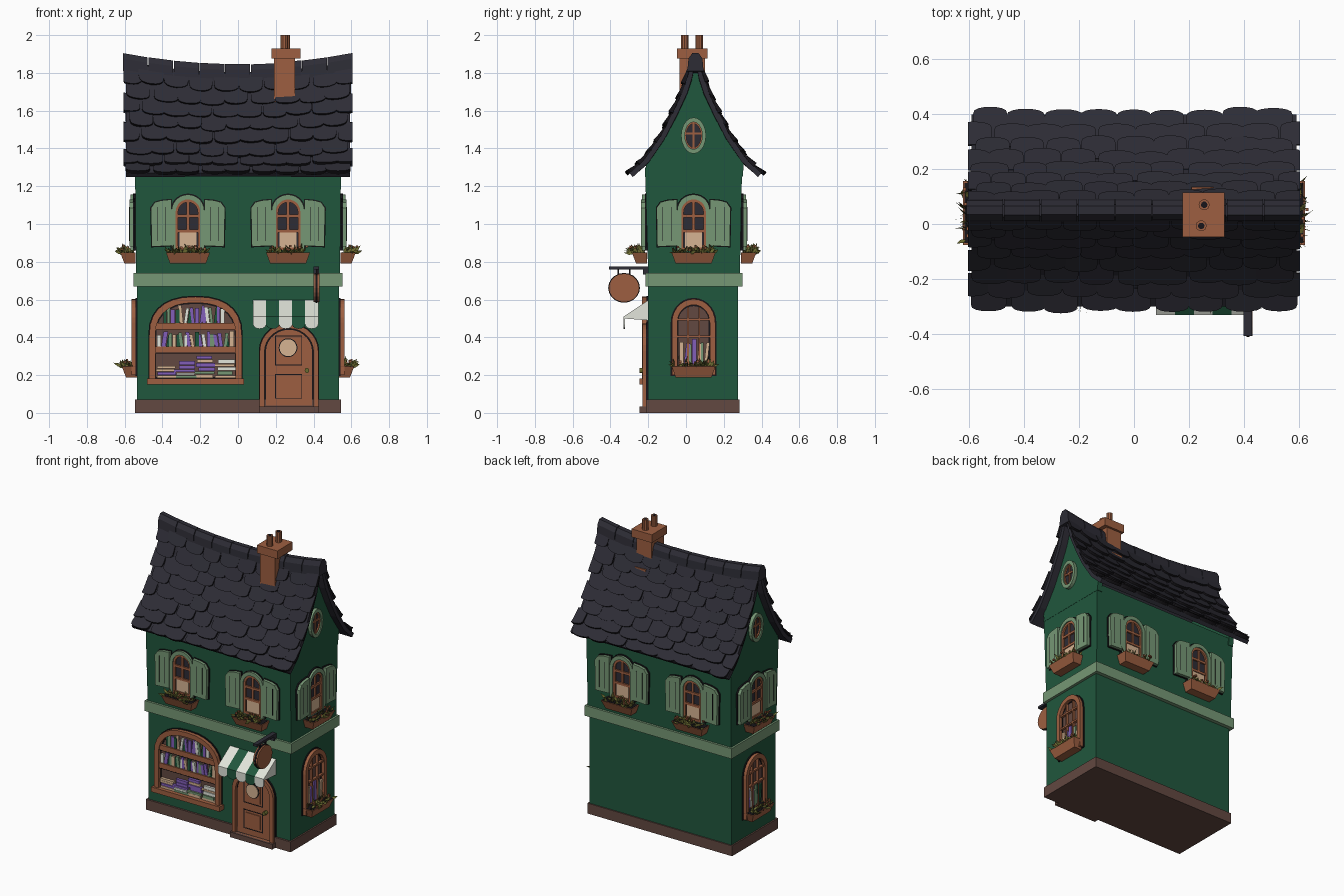
import bpy, bmesh, random
from math import pi, sin, cos, radians
from mathutils import Matrix, Vector

random.seed(4)
cube = bpy.data.objects.get("Cube")
if cube:
    bpy.data.objects.remove(cube, do_unlink=True)

PALETTE = {
    "wall green": (32, 87, 61), "sage trim": (118, 151, 117), "warm wood": (157, 95, 65),
    "roof charcoal": (45, 44, 53), "base brown": (98, 72, 65), "awning white": (226, 229, 219),
    "book purple": (130, 95, 185), "leaf olive": (108, 108, 50), "paper tan": (214, 180, 146),
    "ink": (23, 21, 25)}
WALL, SAGE, WOOD, ROOF, BASE, WHITE, PURPLE, LEAF, TAN, INK = range(10)


def make_material(name, rgb):
    lin = [((c / 255 + 0.055) / 1.055) ** 2.4 for c in rgb] + [1]
    m = bpy.data.materials.new(name)
    m.use_nodes = True
    m.diffuse_color = lin
    m.node_tree.nodes["Principled BSDF"].inputs["Base Color"].default_value = lin
    return m


MATS = [make_material(n, c) for n, c in PALETTE.items()]
parts = {}


# Shape helpers: every part is a bmesh filled with lofted rings
def part(name):
    if name not in parts:
        parts[name] = bmesh.new()
    return parts[name]


def loft(name, mat, rings, M=Matrix(), side=None, cyclic=False):
    bm = part(name)
    rows = [[bm.verts.new(M @ Vector(p)) for p in r] for r in rings]
    pairs = list(zip(rows, rows[1:]))
    if cyclic:
        pairs.append((rows[-1], rows[0]))
    else:
        for cap in (rows[0], rows[-1]):
            bm.faces.new(cap).material_index = mat
    n = len(rows[0])
    for a, b in pairs:
        for i in range(n):
            j = (i + 1) % n
            bm.faces.new((a[i], a[j], b[j], b[i])).material_index = mat if side is None else side


def prism(name, mat, M, outline, d0, d1):
    loft(name, mat, [[(u, v, d) for u, v in outline] for d in (d0, d1)], M)


def rect(u0, u1, v0, v1):
    return [(u0, v0), (u1, v0), (u1, v1), (u0, v1)]


def box(name, mat, M, u0, u1, v0, v1, d0, d1):
    prism(name, mat, M, rect(u0, u1, v0, v1), d0, d1)


def ring(name, mat, M, outer, inner, d0, d1):
    loft(name, mat, [[(u, v, d) for u, v in o] for o, d in
                     ((outer, d0), (outer, d1), (inner, d1), (inner, d0))], M, cyclic=True)


def arch(w, v0, top, rise, e=2.0, n=14):
    pts = [(-w, v0), (w, v0)]
    for i in range(n + 1):
        c, s = cos(pi * i / n), max(sin(pi * i / n), 0)
        pts.append((w * abs(c) ** (2 / e) * (1 if c > 0 else -1), top - rise + rise * s ** (2 / e)))
    return pts


def oval(rx, ry, u=0, v=0, n=20):
    return [(u + rx * cos(2 * pi * i / n), v + ry * sin(2 * pi * i / n)) for i in range(n)]


def place(angle, x, y, z=0):
    """Local axes: u along the wall, v up, d out of the wall."""
    return (Matrix.Translation((x, y, z)) @ Matrix.Rotation(radians(angle), 4, "Z")
            @ Matrix.Rotation(pi / 2, 4, "X"))


FLAT = Matrix()

# Walls, base and band
box("base", BASE, FLAT, -.545, .545, -.213, .283, 0, .07)
box("door_step", BASE, FLAT, .11, .43, -.245, -.2, 0, .035)
box("lower_walls", WALL, FLAT, -.535, .535, -.2, .275, .06, .69)
box("floor_band", SAGE, FLAT, -.553, .553, -.215, .3, .67, .74)
loft("upper_walls", WALL, [[(x, y, z) for x, y in rect(-w, w, y0, y1)]
                           for w, y0, y1, z in ((.54, -.2, .285, .73), (.545, -.217, .297, 1.3))])

# Roof surface: half profile (distance from ridge, height), sagging along the ridge
PROFILE = [(.35, 1.27), (.267, 1.345), (.187, 1.46), (.124, 1.577), (.07, 1.69), (.02, 1.84)]
MID = .05


def profile(t):
    s = t * (len(PROFILE) - 1)
    i = min(max(int(s), 0), len(PROFILE) - 2)
    return Vector(PROFILE[i]).lerp(Vector(PROFILE[i + 1]), s - i) if 0 <= s - i <= 1 else \
        Vector(PROFILE[i]) + (Vector(PROFILE[i + 1]) - Vector(PROFILE[i])) * (s - i)


def roof_point(x, t, side, off):
    tan = (profile(t + .08) - profile(t - .08)).normalized()
    p = profile(t) + off * Vector((tan.y, -tan.x))
    sag = (p.y - 1.27) / .6 * (.06 * (x / .6) ** 2 - .04)
    return (x, MID + side * max(p.x, .003), p.y + sag)


STEPS = [i / 10 for i in range(11)]
section = ([(t, -1, 0) for t in STEPS] + [(t, 1, 0) for t in STEPS[::-1]]
           + [(t, 1, -.028) for t in STEPS] + [(t, -1, -.028) for t in STEPS[::-1]])
loft("roof", ROOF, [[roof_point(-.592 + 1.184 * i / 12, *s) for s in section] for i in range(13)])

# Gable ends under the roof
for sx in (-1, 1):
    hs = [t for t in STEPS if profile(t).x < .27]
    edge = [(t, -1) for t in hs] + [(t, 1) for t in hs[::-1]]
    loft("gables", WALL, [[(sx * x, .3, 1.25), (sx * x, -.217, 1.25)]
                          + [(sx * x,) + roof_point(sx * .53, t, s, -.012)[1:] for t, s in edge]
                          for x in (.51, .546)])

# Overlapping round-ended roof tiles
ROWS, TILE = 8, .13
step = 1 / ROWS
for side in (-1, 1):
    for r in range(ROWS):
        for c in range(-5, 6):
            cx = (c + r % 2 * .5) * TILE + random.uniform(-.012, .012)
            w = TILE * random.uniform(.47, .54)
            t0 = r * step - .02 + random.uniform(-.012, .012)
            lift = random.uniform(.016, .022)
            out = [(-w, t0 + 1.4 * step), (w, t0 + 1.4 * step)]
            out += [(w * cos(pi * k / 8), t0 + step * .42 * (1 - sin(pi * k / 8) ** .7 if k % 8 else 1))
                    for k in range(9)]
            if cx - w > .57 or cx + w < -.57:
                continue
            out = [(max(-.605, min(.605, cx + x)), min(t, 1)) for x, t in out]
            top = [roof_point(x, t, side, lift - .014 * (t - t0) / step) for x, t in out]
            low = [roof_point(x, t, side, -.004) for x, t in out]
            loft("roof_tiles", ROOF, [low, top], side=INK)

# Ridge caps
for i in range(9):
    x0, x1 = -.61 + i * 1.22 / 9, -.61 + (i + 1) * 1.22 / 9 - .004
    k = random.uniform(.94, 1.06)
    loft("ridge_caps", ROOF, [[(x, MID + k * y, roof_point(x, 1, 1, 0)[2] + k * z) for y, z in
                               ((-.042, -.05), (-.036, .015), (-.016, .044), (.016, .044), (.036, .015), (.042, -.05))]
                              for x in (x0, x1)])

# Chimney with cap and two pots
box("chimney", WOOD, FLAT, .19, .303, -.035, .1, 1.6, 1.89)
box("chimney_foot", WOOD, FLAT, .21, .29, .08, .135, 1.6, 1.69)
box("chimney_cap", WOOD, FLAT, .177, .33, -.048, .115, 1.875, 1.93)
for x, y in ((.245, -.007), (.256, .07)):
    prism("chimney_pots", WOOD, FLAT, oval(.02, .02, x, y, 10), 1.92, 2.0)
    prism("chimney_pots", INK, FLAT, oval(.012, .012, x, y, 10), 1.99, 2.0005)


# Planter: tapered box, spiky leaves, small blooms
def planter(M):
    loft("planters", WOOD, [[(u, v, d) for u, d in rect(-w, w, 0, q)]
                            for w, q, v in ((.095, .058, 0), (.116, .08, .058))], M)
    box("planters", INK, M, -.11, .11, .055, .06, .005, .075)
    bm = part("planter_leaves")
    for _ in range(55):
        p = Vector((random.uniform(-.1, .1), .052, random.uniform(.01, .07)))
        g = Vector((random.gauss(0, .6), random.uniform(.1, 1), random.uniform(-.1, 1))).normalized()
        g *= random.uniform(.035, .065)
        s = g.cross(Vector((random.random(), .3, .5))).normalized() * .009
        f = bm.faces.new([bm.verts.new(M @ q) for q in (p, p + g * .5 + s, p + g, p + g * .5 - s)])
        f.material_index = LEAF
    for _ in range(7):
        u, v, d = random.uniform(-.1, .1), random.uniform(.065, .09), random.uniform(.03, .085)
        box("planter_blooms", WOOD, M, u - .006, u + .006, v, v + .011, d, d + .011)


# Shuttered upper windows on all four walls
for a, x, y in ((0, -.265, -.206), (0, .265, -.206), (180, -.265, .292), (180, .265, .292),
                (90, .543, .04), (270, -.543, .04)):
    M = place(a, x, y)
    prism("upper_glass", ROOF, M, arch(.075, .86, 1.14, .08), -.01, .008)
    box("curtains", TAN, M, -.045, .045, .87, .955, .005, .012)
    ring("upper_frames", INK, M, arch(.092, .86, 1.161, .09), arch(.06, .86, 1.12, .06), -.01, .012)
    ring("upper_frames", SAGE, M, arch(.087, .86, 1.156, .087), arch(.065, .86, 1.13, .065), 0, .026)
    ring("upper_sashes", WOOD, M, arch(.066, .86, 1.131, .066), arch(.052, .875, 1.115, .052), 0, .019)
    box("upper_sashes", WOOD, M, -.007, .007, .96, 1.12, 0, .017)
    for v in (.955, 1.035):
        box("upper_sashes", WOOD, M, -.06, .06, v, v + .016, 0, .018)
    for s in (-1, 1):
        leaf = [(.088, .885), (.192, .88), (.196, 1.085), (.175, 1.115), (.14, 1.125), (.088, 1.13)]
        prism("shutters", SAGE, M, [(s * u, v) for u, v in leaf], .004, .032)
        prism("shutters", INK, M, [(s * (.14 + (u - .14) * 1.07), 1.005 + (v - 1.005) * 1.03)
                                   for u, v in leaf], .002, .012)
        for u in (.118, .162):
            box("shutters", INK, M, s * u - .0015, s * u + .0015, .91, 1.09, .03, .0335)
    planter(place(a, x, y, .79))


# Upright books on a shelf, and lying stacks
def books(M, u, u1, v, h):
    while u < u1:
        w = random.uniform(.013, .024)
        lean, t = random.choice((0, 0, 0, .012, -.01)), h * random.uniform(.72, 1)
        col = random.choice((PURPLE, PURPLE, SAGE, WHITE, TAN, WALL))
        prism("books", col, M, [(u, v), (u + w, v), (u + w + lean, v + t), (u + lean, v + t)],
              .004, random.uniform(.012, .018))
        u += w + .002


def stack(M, u, v, count):
    for _ in range(count):
        w, h, o = random.uniform(.04, .056), random.uniform(.014, .024), random.uniform(-.008, .008)
        col = random.choice((TAN, TAN, WHITE, PURPLE, SAGE))
        box("books", col, M, u + o - w, u + o + w, v, v + h - .003, .004, random.uniform(.016, .024))
        v += h


# Tall side windows and round gable windows
for a, s in ((90, 1), (270, -1)):
    M = place(a, s * .535, .04)
    prism("side_panes", BASE, M, arch(.1, .2, .59, .1), -.01, .004)
    books(M, -.075, .06, .26, .14)
    ring("side_frames", INK, M, arch(.121, .195, .609, .13), arch(.08, .23, .565, .08), -.01, .007)
    ring("side_frames", WOOD, M, arch(.115, .2, .603, .125), arch(.086, .22, .572, .095), 0, .028)
    for u in (-.03, .03):
        box("side_frames", WOOD, M, u - .005, u + .005, .22, .56, 0, .02)
    for v in (.4, .49):
        box("side_frames", WOOD, M, -.09, .09, v, v + .011, 0, .021)
    planter(place(a, s * .535, .04, .188))
    M = place(a, s * .546, .04, 1.468)
    prism("gable_glass", ROOF, M, oval(.055, .085), -.01, .005)
    ring("gable_frames", SAGE, M, oval(.066, .096), oval(.046, .072), 0, .022)
    ring("gable_frames", WOOD, M, oval(.047, .073), oval(.039, .063), 0, .014)
    box("gable_frames", WOOD, M, -.005, .005, -.07, .07, 0, .012)
    box("gable_frames", WOOD, M, -.044, .044, .005, .017, 0, .012)

# Shop window with book display
M = place(0, -.225, -.2)
prism("shop_back", BASE, M, arch(.23, .16, .6, .19, 2.4), -.01, .004)
ring("shop_frame", INK, M, arch(.25, .15, .62, .21, 2.4), arch(.208, .19, .577, .17, 2.4), -.01, .008)
ring("shop_frame", WOOD, M, arch(.245, .155, .615, .205, 2.4), arch(.213, .18, .583, .175, 2.4), 0, .032)
box("shop_frame", WOOD, M, -.258, .258, .15, .183, 0, .045)
for v, w, h in ((.475, .17, .095), (.352, .205, .082)):
    books(M, -w, w - .02, v, h)
    box("shop_shelves", WOOD, M, -.225, .225, v - .034, v, 0, .024)
    box("shop_shelves", INK, M, -.22, .22, v - .037, v - .033, 0, .0245)
for i, n in enumerate((4, 5, 6, 5)):
    stack(M, -.155 + i * .104, .184, n)

# Front door
M = place(0, .27, -.2)
prism("door", INK, M, arch(.13, .035, .45, .12), 0, .01)
prism("door", WOOD, M, arch(.122, .04, .44, .115), 0, .016)
ring("door_frame", INK, M, arch(.16, .035, .478, .15), arch(.126, .035, .445, .12), 0, .012)
ring("door_frame", WOOD, M, arch(.155, .035, .473, .145), arch(.13, .035, .447, .125), 0, .03)
for v0, v1 in ((.075, .205), (.25, .41)):
    ring("door_panels", INK, M, rect(-.075, .07, v0, v1), rect(-.07, .065, v0 + .005, v1 - .005), .01, .018)
    box("door_panels", WOOD, M, -.055, .05, v0 + .018, v1 - .018, .01, .021)
prism("door_plaque", INK, M, oval(.05, .05, -.005, .345), .01, .023)
prism("door_plaque", TAN, M, oval(.045, .045, -.005, .345), .01, .028)
prism("door_knob", LEAF, M, oval(.012, .014, .095, .225, 10), .01, .045)

# Striped awning with scalloped valance
M = place(0, .08, -.2)
for i in range(5):
    u0, u1 = i * .069, (i + 1) * .069
    col = WALL if i % 2 else WHITE
    loft("awning", col, [[(u, v, d) for v, d in ((.597, 0), (.51, .13), (.5, .13), (.49, 0))]
                         for u in (u0, u1)], M)
    scallop = [(u1 - .0345 + .0345 * cos(pi * k / 6), .467 - .022 * sin(pi * k / 6)) for k in range(7)]
    prism("awning_valance", col, M, [(u0, .51), (u1, .51)] + scallop, .123, .131)

# Hanging round sign on its bracket
M = place(90, .4, -.328, .662)
prism("hanging_sign", WOOD, M, oval(.081, .076), 0, .032)
prism("hanging_sign", INK, M, oval(.084, .079), .01, .022)
box("sign_bracket", ROOF, M, -.08, .13, .098, .114, 0, .03)
box("sign_bracket", ROOF, M, .1, .13, .07, .114, 0, .03)
for u in (-.03, .03):
    box("sign_bracket", INK, M, u - .004, u + .004, .06, .1, .012, .02)

# Turn every part into an object
for name, bm in parts.items():
    bmesh.ops.recalc_face_normals(bm, faces=bm.faces)
    used = sorted({f.material_index for f in bm.faces})
    for f in bm.faces:
        f.material_index = used.index(f.material_index)
    mesh = bpy.data.meshes.new(name)
    bm.to_mesh(mesh)
    bm.free()
    for i in used:
        mesh.materials.append(MATS[i])
    bpy.context.collection.objects.link(bpy.data.objects.new(name, mesh))
